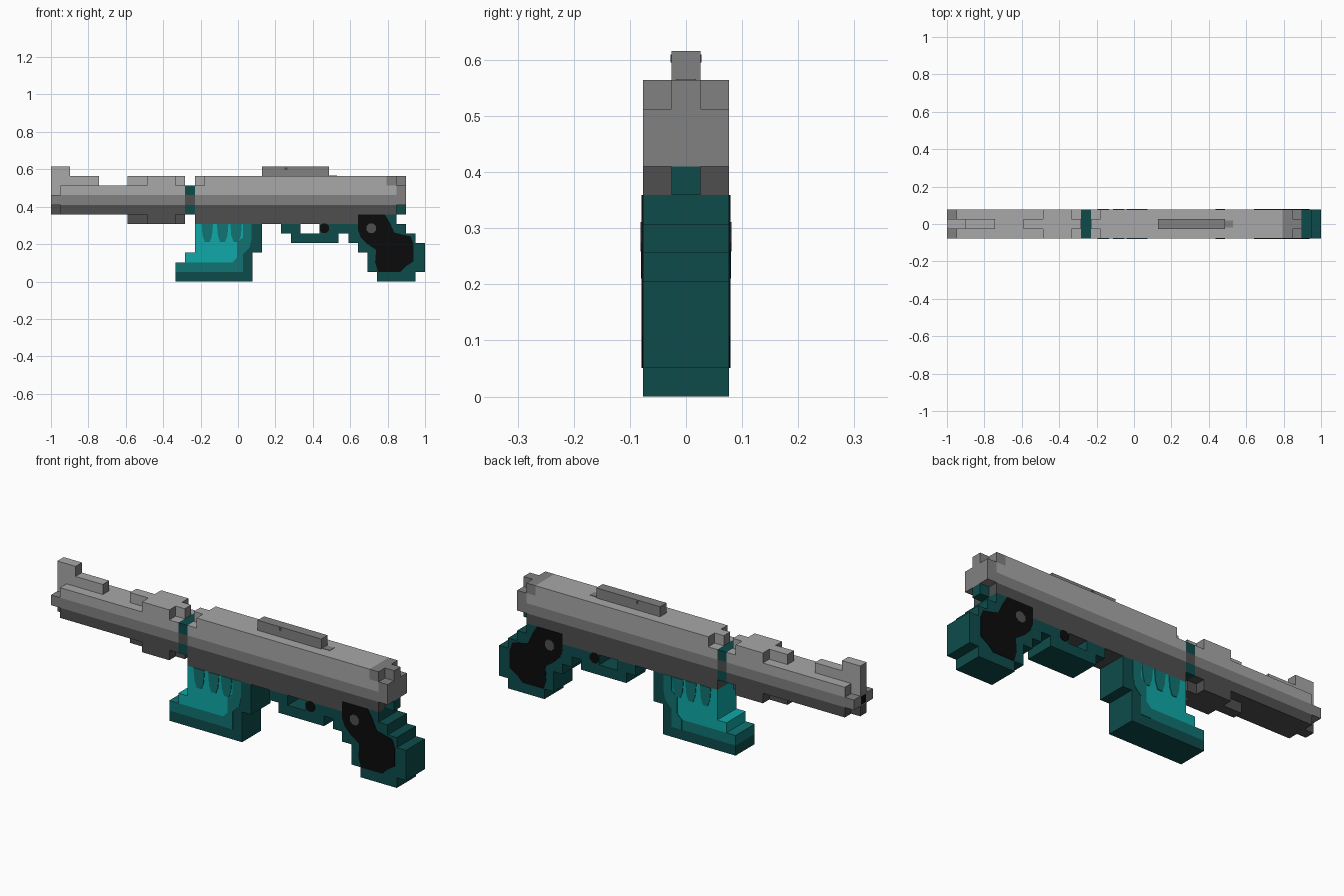
import bpy, bmesh, math
from mathutils import Vector

cube = bpy.data.objects.get("Cube")
if cube:
    bpy.data.objects.remove(cube, do_unlink=True)

V = 2 / 39           # block size
HALF = 1.5 * V       # half of the full width


def srgb(c):
    c /= 255
    return c / 12.92 if c <= 0.04045 else ((c + 0.055) / 1.055) ** 2.4


MATS = {}
for name, rgb in {"light grey": (168, 168, 168), "mid grey": (129, 129, 129),
                  "dark grey": (79, 79, 79), "black": (11, 11, 11),
                  "light teal": (16, 168, 168), "mid teal": (17, 115, 115),
                  "dark teal": (14, 75, 75)}.items():
    m = bpy.data.materials.new(name)
    m.use_nodes = True
    col = (*[srgb(c) for c in rgb], 1)
    m.diffuse_color = col
    bsdf = next(n for n in m.node_tree.nodes if n.type == 'BSDF_PRINCIPLED')
    bsdf.inputs["Base Color"].default_value = col
    bsdf.inputs["Roughness"].default_value = 0.8
    MATS[name] = m


def finish(name, bm, mats):
    me = bpy.data.meshes.new(name)
    bm.to_mesh(me)
    bm.free()
    for m in mats:
        me.materials.append(MATS[m])
    ob = bpy.data.objects.new(name, me)
    bpy.context.collection.objects.link(ob)
    return ob


# Colour rules: column, row and face normal -> material name
def grey_rule(c, r, n):
    if r < 8:
        return "dark grey"
    if r == 8 or n.x or r == 11 and 22 <= c < 29 or c >= 36 or (r == 10 and c == 35):
        return "mid grey"
    return "light grey"


def magazine_rule(c, r, n):
    if r == 0 or c >= 20 or n.x > 0 or n.z < 0:
        return "dark teal"
    return "mid teal" if r == 1 else "light teal"


def teal_rule(c, r, n):
    return "dark teal"


def ring_rule(c, r, n):
    return "dark grey" if r == 8 else "dark teal"


# Parts as blocks: first column, end column, first row, end row, width in blocks
PARTS = {
    "barrel": (grey_rule, [(1, 14, 7, 10, 3), (0, 1, 8, 9, 3), (0, 1, 7, 12, 1),
                           (1, 2, 10, 12, 1), (2, 5, 10, 11, 1),
                           (8, 14, 10, 11, 1), (10, 13, 10, 11, 3),
                           (8, 14, 6, 7, 1), (10, 13, 6, 7, 3)]),
    "barrel_ring": (ring_rule, [(14, 15, 7, 10, 3)]),
    "receiver": (grey_rule, [(15, 32, 6, 7, 3), (15, 36, 7, 8, 3), (15, 37, 8, 10, 3),
                             (15, 37, 10, 11, 1), (16, 36, 10, 11, 3)]),
    "top_rail": (grey_rule, [(22, 29, 11, 12, 1)]),
    "magazine": (magazine_rule, [(13, 21, 0, 2, 3), (14, 21, 2, 3, 3), (15, 22, 3, 6, 3)]),
    "trigger_guard": (teal_rule, [(24, 26, 5, 6, 3), (25, 30, 4, 5, 3), (28, 32, 5, 6, 3)]),
    "grip": (teal_rule, [(34, 38, 0, 1, 3), (33, 39, 1, 3, 3), (32, 39, 3, 4, 3),
                         (31, 38, 4, 5, 3), (32, 37, 5, 6, 3), (32, 36, 6, 7, 3),
                         (36, 37, 7, 8, 1)]),
}

cells = {}
for part, (rule, blocks) in PARTS.items():
    for c0, c1, r0, r1, w in blocks:
        for c in range(c0, c1):
            for r in range(r0, r1):
                for j in ((-1, 0, 1) if w == 3 else (0,)):
                    cells[c, j, r] = part

# Only the exposed block faces are made, then flat areas are merged
AXES = [Vector(a) for a in ((1, 0, 0), (-1, 0, 0), (0, 1, 0), (0, -1, 0), (0, 0, 1), (0, 0, -1))]
names = list(MATS)
for part, (rule, blocks) in PARTS.items():
    bm = bmesh.new()
    for (c, j, r), owner in cells.items():
        if owner != part:
            continue
        mid = Vector((c + 0.5 - 19.5, j, r + 0.5))
        for n in AXES:
            if (c + int(n.x), j + int(n.y), r + int(n.z)) in cells:
                continue
            u = Vector((n.y, n.z, n.x))
            w = n.cross(u)
            corners = [(mid + (n + u * a + w * b) / 2) * V
                       for a, b in ((-1, -1), (1, -1), (1, 1), (-1, 1))]
            f = bm.faces.new([bm.verts.new(p) for p in corners])
            f.material_index = names.index(rule(c, r, n))
    bmesh.ops.remove_doubles(bm, verts=bm.verts, dist=1e-4)
    bmesh.ops.dissolve_limit(bm, angle_limit=0.01, verts=bm.verts, edges=bm.edges,
                             delimit={'MATERIAL'})
    finish(part, bm, names)


# Painted details: thin plates on both sides, outline in block units
def side_plates(name, outline, mat, half=HALF, lift=0.002):
    bm = bmesh.new()
    for s in (-1, 1):
        f = bm.faces.new([bm.verts.new(((c - 19.5) * V, s * (half - 0.002), r * V))
                          for c, r in outline])
        ext = bmesh.ops.extrude_face_region(bm, geom=[f])["geom"]
        bmesh.ops.translate(bm, vec=(0, s * (0.002 + lift), 0),
                            verts=[v for v in ext if isinstance(v, bmesh.types.BMVert)])
    bmesh.ops.recalc_face_normals(bm, faces=bm.faces)
    return finish(name, bm, [mat])


def disc(c, r, rad, n=8):
    return [(c + rad * math.cos((i + 0.5) * math.tau / n),
             r + rad * math.sin((i + 0.5) * math.tau / n)) for i in range(n)]


side_plates("magazine_side_band",
            [(20, 6), (20, 4.6), (19.4, 4.1), (19.4, 2.5), (18.9, 2), (18.9, 1), (20, 1),
             (20, 2.8), (20.7, 3.5), (20.9, 4.4), (20.9, 6)], "mid teal")
for i, c in enumerate((16.3, 17.9, 19.3)):
    side_plates(f"magazine_groove_{i + 1}",
                [(c - .6, 6), (c - .5, 4.8), (c - .25, 4.1), (c + .25, 4.1),
                 (c + .5, 4.8), (c + .6, 6)], "mid teal", lift=0.003)
side_plates("grip_panel",
            [(32, 7), (34.8, 7), (35.3, 6.2), (35.8, 5.1), (36.6, 4.9), (37.5, 4.7),
             (37.8, 3.9), (37.8, 2.1), (36.9, 1.5), (36.4, 1), (34.1, 1), (33.8, 2),
             (33.9, 3.3), (33, 3.9), (32.3, 4.6), (32, 5.4)], "black")
side_plates("grip_screw", disc(33.4, 5.55, 0.55), "dark grey", lift=0.004)
side_plates("trigger_mark", disc(28.5, 5.55, 0.54), "black")
side_plates("rail_mark", disc(24.5, 11.75, 0.2, 4), "dark grey", half=V / 2)


# Small box plate given by its limits
def box_plate(name, lo, hi, mat):
    bm = bmesh.new()
    bmesh.ops.create_cube(bm, size=1)
    for v in bm.verts:
        v.co = [(a + b) / 2 + t * (b - a) for a, b, t in zip(lo, hi, v.co)]
    return finish(name, bm, [mat])


box_plate("rail_tail", (0.42, -0.018, 11 * V - 0.002), (0.53, 0.018, 11 * V + 0.002), "mid grey")
box_plate("muzzle_hole", (-1.0, -0.02, 8.1 * V), (-0.998, 0.02, 8.9 * V), "black")
bpy.data.objects["muzzle_hole"].location.x = -0.001
